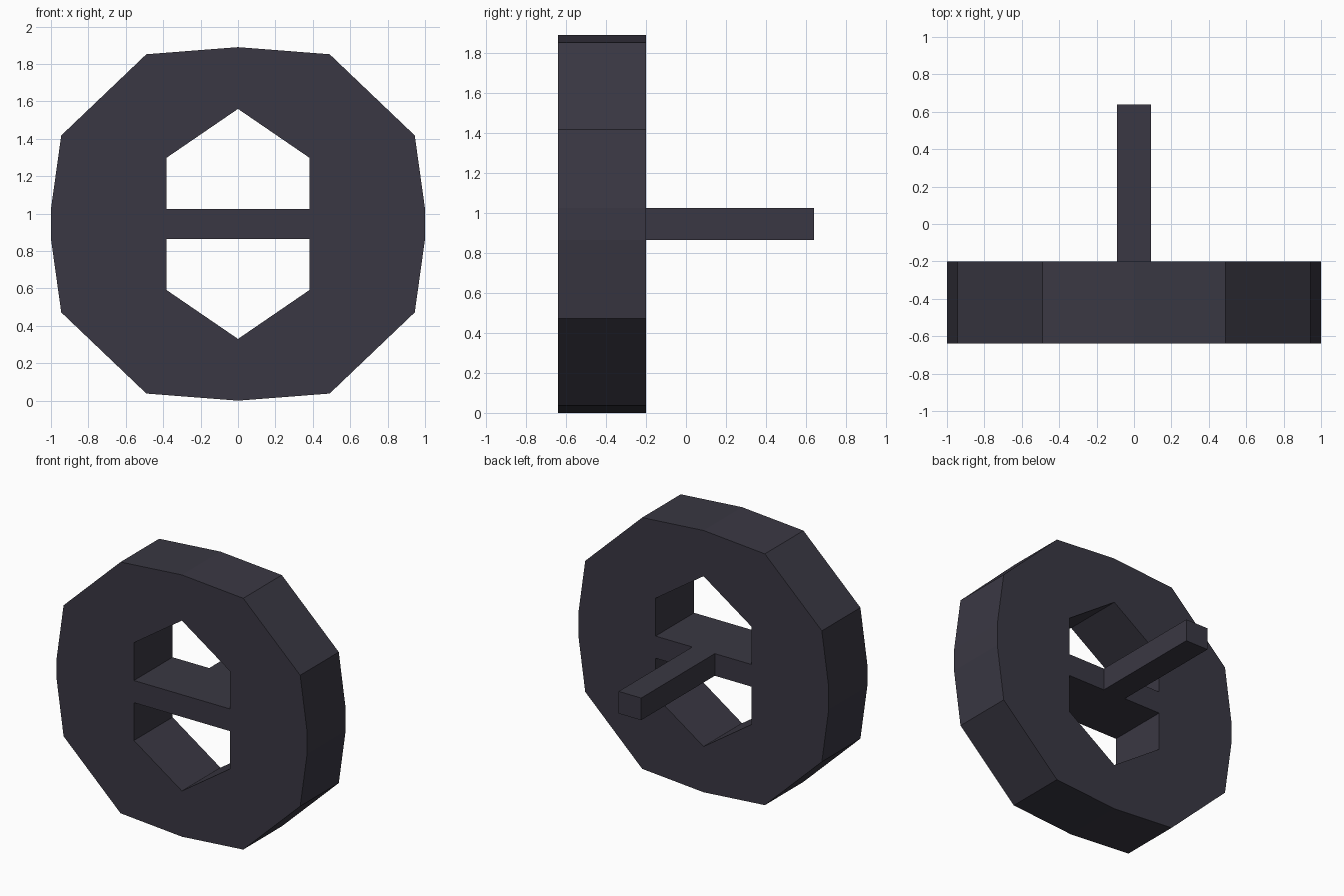
import bpy, bmesh

if "Cube" in bpy.data.objects:
    bpy.data.objects.remove(bpy.data.objects["Cube"])

dark = bpy.data.materials.new("dark slate")
dark.diffuse_color = (0.042, 0.039, 0.056, 1)
dark.use_nodes = True
dark.node_tree.nodes["Principled BSDF"].inputs["Base Color"].default_value = dark.diffuse_color

MID, HALF_BAR = 0.945, 0.08      # wheel centre height, half thickness of the bar
FRONT, REAR, TIP = -0.64, -0.20, 0.64


def extrude_profile(name, polygons, y0, y1):
    """Extrude adjoining (x, z) polygons from y0 to y1 as one welded solid."""
    bm = bmesh.new()
    for poly in polygons:
        bm.faces.new([bm.verts.new((x, y0, z + MID)) for x, z in poly])
    bmesh.ops.remove_doubles(bm, verts=bm.verts, dist=1e-4)
    bmesh.ops.solidify  # flat profile is thickened by region extrusion below
    front = bm.faces[:]
    ext = bmesh.ops.extrude_face_region(bm, geom=front, use_keep_orig=True)
    moved = [g for g in ext["geom"] if isinstance(g, bmesh.types.BMVert)]
    bmesh.ops.translate(bm, verts=moved, vec=(0, y1 - y0, 0))
    bmesh.ops.recalc_face_normals(bm, faces=bm.faces)
    mesh = bpy.data.meshes.new(name)
    bm.to_mesh(mesh)
    bm.free()
    mesh.materials.append(dark)
    obj = bpy.data.objects.new(name, mesh)
    bpy.context.collection.objects.link(obj)
    return obj


# Upper half of the rim: outer edge, then the pointed hole (relative to centre)
b = HALF_BAR
outer = [(1, b), (0.945, 0.473), (0.49, 0.907), (0, 0.945)]
inner = [(0, 0.615), (0.383, 0.353), (0.383, b)]
quarter = outer + inner

# Mirror the quarter into four rim sections
rim = [[(x * sx, z * sz) for x, z in quarter][::sx * sz]
       for sx in (1, -1) for sz in (1, -1)]

# Crossbar running right through the rim
bar = [[(x0, -b), (x1, -b), (x1, b), (x0, b)]
       for x0, x1 in ((-1, -0.383), (-0.383, 0.383), (0.383, 1))]

extrude_profile("wheel_with_crossbar", rim + bar, FRONT, REAR)

# Stem leaving the back of the crossbar
extrude_profile("stem", [[(-0.09, -b), (0.09, -b), (0.09, b), (-0.09, b)]], REAR, TIP)
